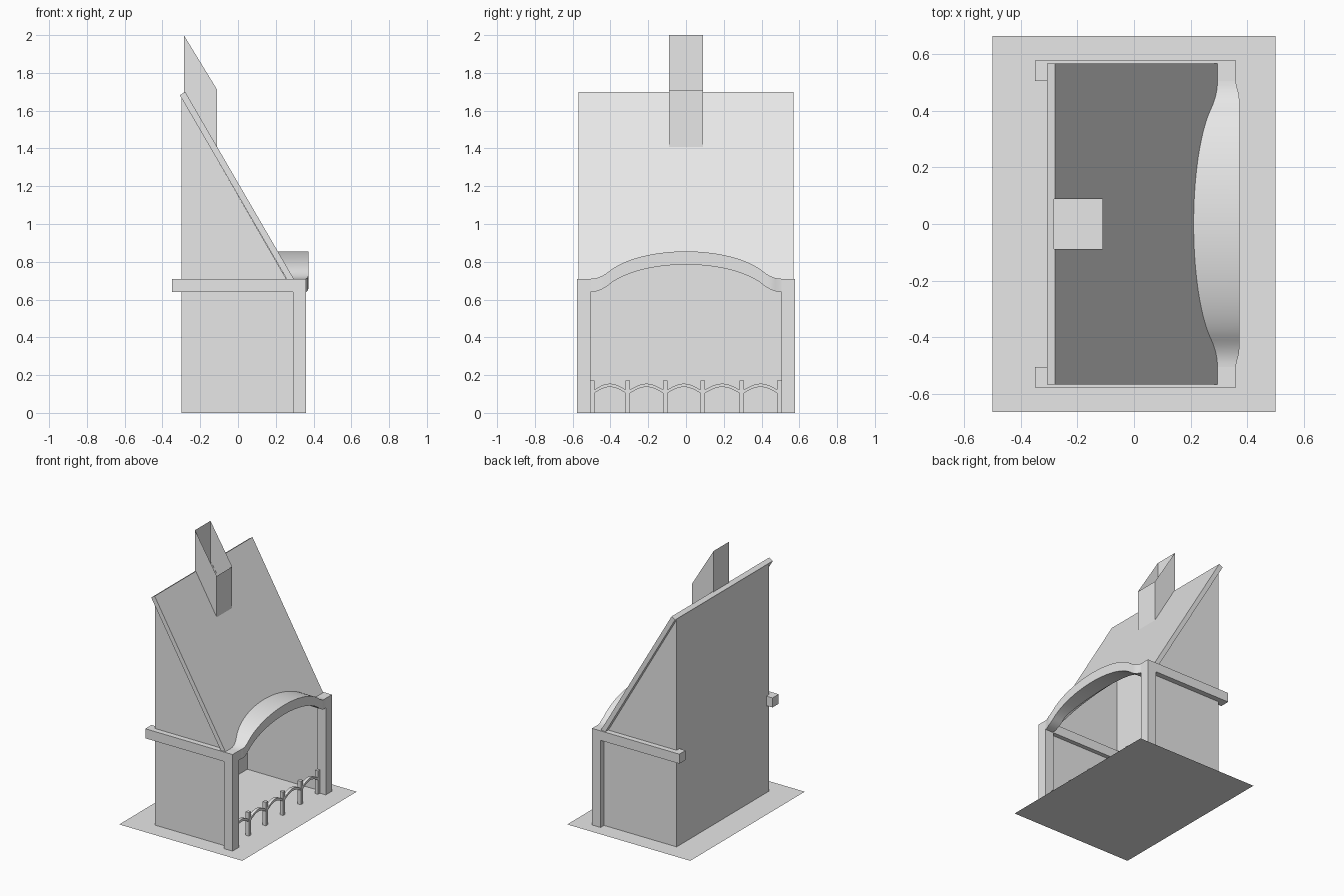
import bpy, bmesh, math
from mathutils import Vector

cube = bpy.data.objects.get("Cube")
if cube:
    bpy.data.objects.remove(cube)

stone = bpy.data.materials.new("light grey stone")
stone.use_nodes = True
stone.diffuse_color = (0.8, 0.8, 0.8, 1)
stone.node_tree.nodes["Principled BSDF"].inputs["Base Color"].default_value = (0.8, 0.8, 0.8, 1)


def make(name, verts, faces):
    mesh = bpy.data.meshes.new(name)
    mesh.from_pydata(verts, [], faces)
    bm = bmesh.new()
    bm.from_mesh(mesh)
    bmesh.ops.recalc_face_normals(bm, faces=bm.faces)
    bm.to_mesh(mesh)
    bm.free()
    mesh.materials.append(stone)
    obj = bpy.data.objects.new(name, mesh)
    bpy.context.collection.objects.link(obj)
    return obj


def loft(name, ring_a, ring_b, caps=True):
    """Join two matching rings of points with side faces."""
    n = len(ring_a)
    faces = [(i, (i + 1) % n, n + (i + 1) % n, n + i) for i in range(n)]
    if caps:
        faces += [tuple(range(n)), tuple(range(n, 2 * n))]
    return make(name, list(ring_a) + list(ring_b), faces)


def box(name, x0, x1, y0, y1, z0, z1):
    ring = [(x0, y0), (x1, y0), (x1, y1), (x0, y1)]
    return loft(name, [(x, y, z0) for x, y in ring], [(x, y, z1) for x, y in ring])


def smooth(obj):
    bpy.ops.object.select_all(action="DESELECT")
    obj.select_set(True)
    bpy.context.view_layer.objects.active = obj
    bpy.ops.object.shade_smooth_by_angle(angle=math.radians(35))


SLOPE = 0.99 / 0.575
BEAM_LOW, BEAM_TOP = 0.64, 0.71
OPEN = 0.505        # half width of the opening
WALL = 0.537        # half width of the wall sheets


def roof_x(z):
    return 0.295 - (z - BEAM_TOP) / SLOPE


def arch_top(y):
    """Ogee arch: an elliptical crown flowing into flared ends."""
    t = abs(y)
    if t < 0.4:
        return 0.755 + 0.1 * (math.sqrt(1 - (t / 0.46) ** 2) - 0.494) / 0.506
    u = (OPEN - t) / (OPEN - 0.4)
    return BEAM_TOP + 0.045 * u ** 2


# Ground and walls
make("ground_plate", [(-.5, -.665, 0), (.5, -.665, 0), (.5, .665, 0), (-.5, .665, 0)], [(0, 1, 2, 3)])
make("back_wall", [(-.3, -WALL, 0), (-.3, WALL, 0), (-.3, WALL, 1.67), (-.3, -WALL, 1.67)], [(0, 1, 2, 3)])
side = [(-.3, 0), (.29, 0), (.29, .7), (.255, .71), (-.3, 1.67)]
for s, label in ((1, "left"), (-1, "right")):
    make(label + "_side_wall", [(x, s * WALL, z) for x, z in side], [tuple(range(5))])
    # Posts and side beams
    y0, y1 = sorted((s * OPEN, s * 0.577))
    box(label + "_post", .29, .36, y0, y1, 0, BEAM_LOW)
    box(label + "_beam", -.35, .36, y0, y1, BEAM_LOW, BEAM_TOP)

# Arched hood, its back following the roof slope
steps = 64
ys = [-OPEN + 2 * OPEN * i / steps for i in range(steps + 1)]
verts, faces = [], []
for y in ys:
    top = arch_top(y)
    low = top - 0.07
    flare = min(1, (OPEN - abs(y)) / 0.06)
    front = 0.36 + 0.012 * flare * flare * (3 - 2 * flare)
    verts += [(front, y, low), (front, y, top), (roof_x(top), y, top), (min(0.295, roof_x(low)), y, low)]
for i in range(steps):
    a = 4 * i
    faces += [(a + k, a + (k + 1) % 4, a + 4 + (k + 1) % 4, a + 4 + k) for k in range(4)]
faces += [(0, 1, 2, 3), tuple(4 * steps + k for k in range(4))]
smooth(make("arched_hood", verts, faces))

# Sloped roof slab, opened for the hood and the flue
section = [(.295, .71), (-.28, 1.70), (-.308, 1.682), (.257, .71)]
roof = loft("roof", [(x, -.568, z) for x, z in section], [(x, .568, z) for x, z in section])
outline = [(y, arch_top(y) - 0.001) for y in ys[1:-1]] + [(.49, .6), (-.49, .6)]
hood_cutter = loft("hood_cutter", [(0, y, z) for y, z in outline], [(.6, y, z) for y, z in outline])
flue_cutter = box("flue_cutter", -.282, -.112, -.089, .089, 1.2, 2.1)
for cutter in (hood_cutter, flue_cutter):
    mod = roof.modifiers.new(cutter.name, "BOOLEAN")
    mod.operation = "DIFFERENCE"
    mod.solver = "EXACT"
    mod.object = cutter
bpy.context.view_layer.update()
cut_mesh = bpy.data.meshes.new_from_object(roof.evaluated_get(bpy.context.evaluated_depsgraph_get()))
roof.modifiers.clear()
roof.data = cut_mesh
for cutter in (hood_cutter, flue_cutter):
    bpy.data.objects.remove(cutter)

# Open chimney tube with slanted rim
plan = [(-.287, -.09), (-.11, -.09), (-.11, .09), (-.287, .09)]
low_z = {-.287: 1.70, -.11: 1.405}
high_z = {-.287: 2.0, -.11: 1.71}
loft("chimney", [(x, y, low_z[x]) for x, y in plan], [(x, y, high_z[x]) for x, y in plan], caps=False)

# Low fender: small posts joined by arched rails
posts = [-.497, -.308, -.11, .088, .295, .495]
for i, y in enumerate(posts):
    box("fender_post_%d" % (i + 1), .287, .313, y - .0125, y + .0125, 0, .172)
for i, (a, b) in enumerate(zip(posts, posts[1:])):
    n = 12
    arc = [(a + (b - a) * k / n, .115 + .04 * math.sin(math.pi * k / n)) for k in range(n + 1)]
    ring = arc + [(y, z - .018) for y, z in reversed(arc)]
    rail = loft("fender_rail_%d" % (i + 1), [(.289, y, z) for y, z in ring], [(.311, y, z) for y, z in ring])
    smooth(rail)
